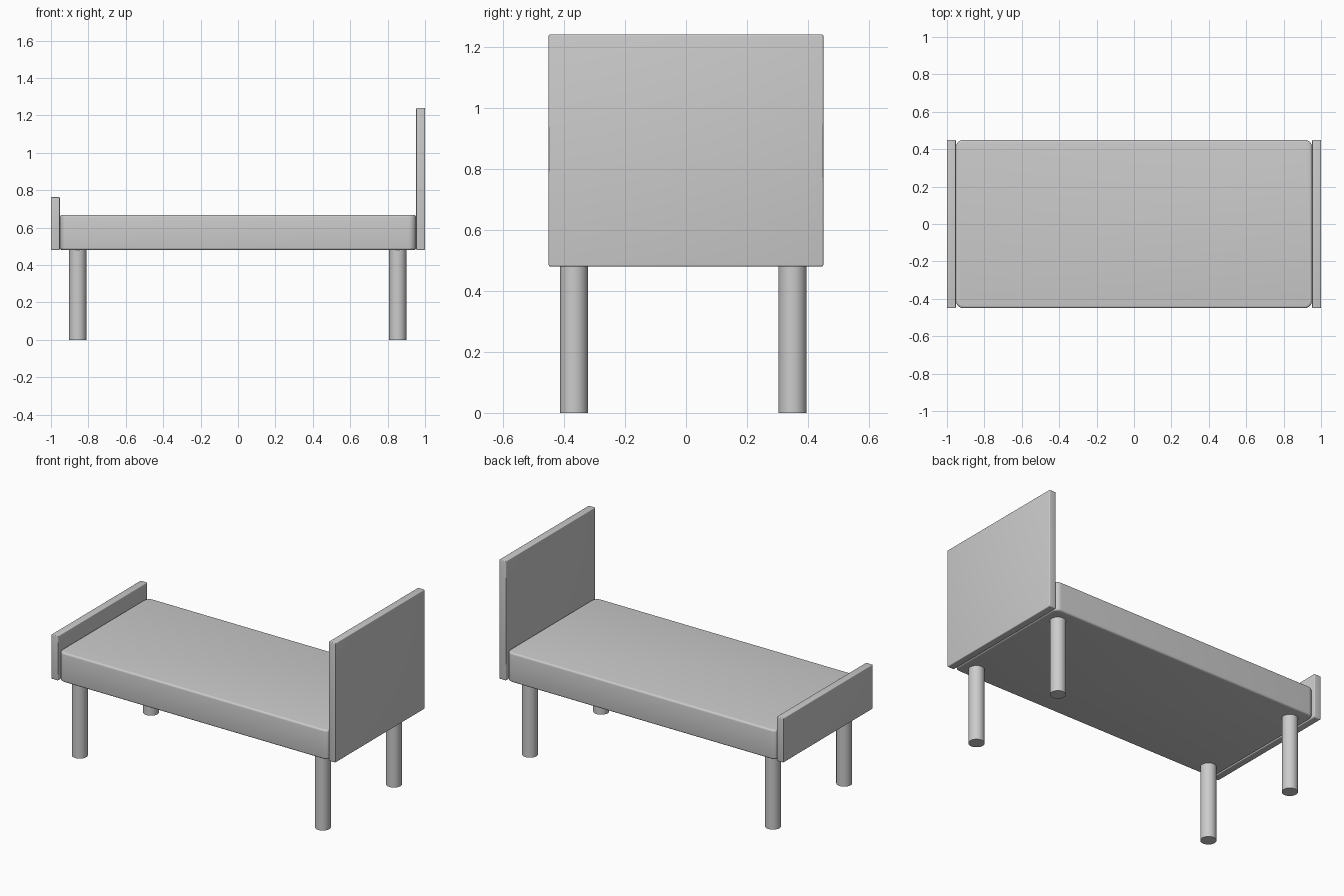
import bpy, bmesh
from mathutils import Vector

if "Cube" in bpy.data.objects:
    bpy.data.objects.remove(bpy.data.objects["Cube"])


def rounded_box(name, lo, hi, edge, corner=0.0):
    """Box from lo to hi; optional large rounding of upright corners, then small edge rounding."""
    bm = bmesh.new()
    bmesh.ops.create_cube(bm, size=1)
    for v in bm.verts:
        v.co = Vector([a + (b - a) * (c + 0.5) for a, b, c in zip(lo, hi, v.co)])
    if corner:
        upright = [e for e in bm.edges
                   if abs(e.verts[0].co.z - e.verts[1].co.z) > 0.01]
        bmesh.ops.bevel(bm, geom=upright, offset=corner, segments=8,
                        profile=0.5, affect='EDGES')
        rim = [e for e in bm.edges
               if abs(e.verts[0].co.z - e.verts[1].co.z) < 1e-5]
    else:
        rim = bm.edges[:]
    bmesh.ops.bevel(bm, geom=rim, offset=edge, segments=4,
                    profile=0.5, affect='EDGES')
    mesh = bpy.data.meshes.new(name)
    bm.to_mesh(mesh)
    bm.free()
    ob = bpy.data.objects.new(name, mesh)
    bpy.context.collection.objects.link(ob)
    smooth(ob)
    return ob


def smooth(ob):
    bpy.ops.object.select_all(action='DESELECT')
    ob.select_set(True)
    bpy.context.view_layer.objects.active = ob
    bpy.ops.object.shade_smooth_by_angle(angle=0.6)


BASE = 0.48    # underside of the bed
HALF = 0.45    # half width
INNER = 0.953  # inner face of the end boards

# Mattress and end boards
rounded_box("mattress", (-INNER + 0.001, -HALF, BASE), (INNER - 0.001, HALF, 0.668), 0.012, 0.04)
rounded_box("headboard", (INNER, -HALF, BASE), (1, HALF, 1.24), 0.005)
rounded_box("footboard", (-1, -HALF, BASE), (-INNER, HALF, 0.763), 0.005)

# Four round legs
for end, x in (("foot", -0.857), ("head", 0.854)):
    for side, y in (("front", -0.367), ("back", 0.349)):
        bpy.ops.mesh.primitive_cylinder_add(vertices=32, radius=0.046, depth=BASE,
                                            location=(x, y, BASE / 2))
        leg = bpy.context.object
        leg.name = f"{end}_{side}_leg"
        smooth(leg)
